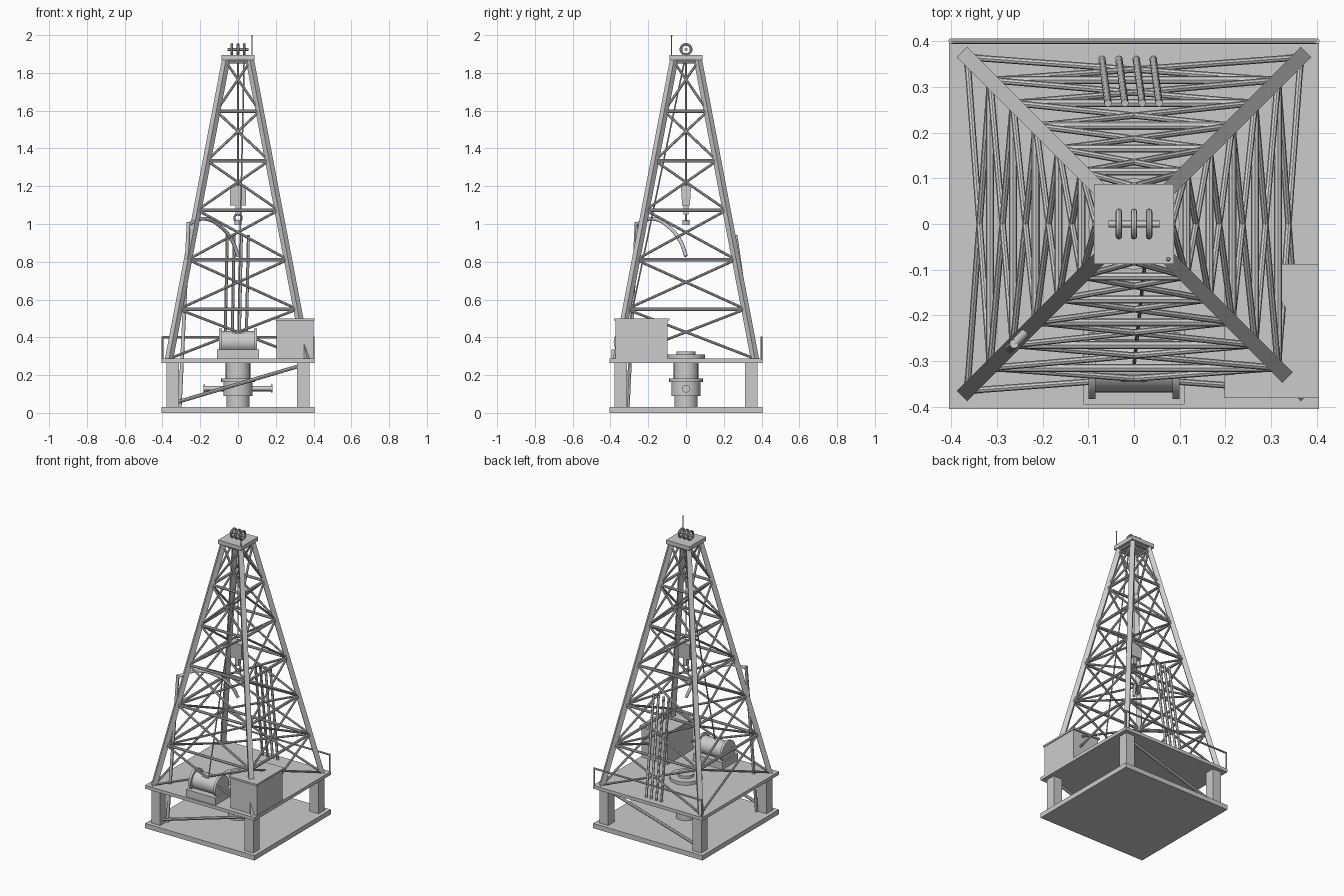
import bpy
import bmesh
from math import pi
from mathutils import Vector, Matrix

cube = bpy.data.objects.get("Cube")
if cube:
    bpy.data.objects.remove(cube)

steel = bpy.data.materials.new("steel grey")
steel.use_nodes = True
GREY = (0.6, 0.6, 0.6, 1)
steel.diffuse_color = GREY
steel.node_tree.nodes["Principled BSDF"].inputs["Base Color"].default_value = GREY


def finish(name, bm, smooth=False):
    mesh = bpy.data.meshes.new(name)
    bm.to_mesh(mesh)
    bm.free()
    obj = bpy.data.objects.new(name, mesh)
    bpy.context.collection.objects.link(obj)
    mesh.materials.append(steel)
    if smooth:
        bpy.ops.object.select_all(action="DESELECT")
        obj.select_set(True)
        bpy.context.view_layer.objects.active = obj
        bpy.ops.object.shade_smooth_by_angle()
    return obj


def add_box(bm, low, high):
    low, high = Vector(low), Vector(high)
    m = Matrix.Translation((low + high) / 2) @ Matrix.Diagonal((*(high - low), 1))
    return bmesh.ops.create_cube(bm, size=1, matrix=m)["verts"]


def add_bar(bm, a, b, radius, sides=12, spin=0):
    a, b = Vector(a), Vector(b)
    d = b - a
    m = Matrix.Translation((a + b) / 2) @ d.to_track_quat("Z", "Y").to_matrix().to_4x4()
    m = m @ Matrix.Rotation(spin, 4, "Z")
    bmesh.ops.create_cone(bm, cap_ends=True, segments=sides, radius1=radius,
                          radius2=radius, depth=d.length, matrix=m)


def box(name, low, high):
    bm = bmesh.new()
    add_box(bm, low, high)
    return finish(name, bm)


def bars(name, pairs, radius, sides=12, spin=0):
    bm = bmesh.new()
    for a, b in pairs:
        add_bar(bm, a, b, radius, sides, spin)
    return finish(name, bm, sides > 4)


def torus(name, center, major, minor, axis):
    bpy.ops.mesh.primitive_torus_add(
        location=center, major_radius=major, minor_radius=minor, major_segments=24,
        minor_segments=8, rotation=Vector(axis).to_track_quat("Z", "Y").to_euler())
    obj = bpy.context.object
    obj.name = name
    obj.data.materials.append(steel)
    bpy.ops.object.shade_smooth_by_angle()


CORNERS = [(-1, -1), (1, -1), (1, 1), (-1, 1)]
FOOT, HEAD = 0.287, 1.86

# Substructure: base slab, columns, deck and diagonal braces
box("base_slab", (-0.405, -0.405, 0), (0.405, 0.405, 0.032))
bm = bmesh.new()
for sx, sy in CORNERS:
    x, y = 0.345 * sx, 0.345 * sy
    add_box(bm, (x - 0.033, y - 0.033, 0.03), (x + 0.033, y + 0.033, 0.27))
finish("base_columns", bm)
box("deck", (-0.405, -0.405, 0.265), (0.405, 0.405, FOOT))
bars("base_braces", [((-0.33, y, 0.055), (0.33, y, 0.25)) for y in (-0.345, 0.345)], 0.01, 8)


# Tower: legs, girts and crossed braces on each side
def half_width(z):
    return 0.365 - 0.302 * (z - 0.285) / 1.585


def corner(i, z):
    sx, sy = CORNERS[i % 4]
    w = half_width(z)
    return Vector((sx * w, sy * w, z))


bm = bmesh.new()
for i in range(4):
    a, b = corner(i, 0.28), corner(i, 1.875)
    d = (b - a).normalized()
    side = Vector((-d.y, d.x, 0)).normalized()
    rot = Matrix((side, d.cross(side), d)).transposed().to_4x4()
    size = Matrix.Diagonal((0.031, 0.031, (b - a).length, 1))
    bmesh.ops.create_cube(bm, size=1, matrix=Matrix.Translation((a + b) / 2) @ rot @ size)
finish("tower_legs", bm)

BAYS = 6
levels = [FOOT + (HEAD - FOOT) * k / BAYS for k in range(BAYS + 1)]
girts, braces = [], []
for i in range(4):
    girts += [(corner(i, z), corner(i + 1, z)) for z in levels[1:]]
    for lo, hi in zip(levels, levels[1:]):
        braces += [(corner(i, lo), corner(i + 1, hi)), (corner(i + 1, lo), corner(i, hi))]
bars("tower_girts", girts, 0.009, 8)
bars("tower_braces", braces, 0.007, 8)

# Crown: platform, sheaves, axle and mast
box("crown_platform", (-0.087, -0.087, 1.868), (0.087, 0.087, 1.895))
for n in (-1, 0, 1):
    torus("crown_sheave", (0.033 * n, 0, 1.924), 0.027, 0.007, (1, 0, 0))
bars("crown_axle", [((-0.056, 0, 1.924), (0.056, 0, 1.924))], 0.008)
bars("mast", [((0.075, -0.077, 1.89), (0.075, -0.077, 1.995))], 0.003, 8)
bm = bmesh.new()
bmesh.ops.create_uvsphere(bm, u_segments=10, v_segments=6, radius=0.005,
                          matrix=Matrix.Translation((0.075, -0.077, 1.995)))
finish("mast_tip", bm, True)

# Travelling block, hook, swivel and lines
bm = bmesh.new()
for v in add_box(bm, (-0.043, -0.027, 1.098), (0.043, 0.027, 1.203)):
    if v.co.z < 1.15:
        v.co.y *= 0.75
finish("travelling_block", bm)
box("hook_shank", (-0.014, -0.014, 1.05), (0.014, 0.014, 1.1))
torus("hook", (0, 0, 1.032), 0.019, 0.006, (0, 1, 0))
bars("swivel", [((0, 0, 0.995), (0, 0, 1.02))], 0.018)
bars("hoist_lines", [((0, 0, 1.2), (0, 0, 1.9)),
                     ((0.033, 0, 1.9), (0, -0.31, 0.42))], 0.004, 8)

# Hoist drum on its skid
box("drum_skid", (-0.11, -0.395, 0.285), (0.11, -0.23, 0.335))
bars("drum_body", [((-0.09, -0.31, 0.375), (0.09, -0.31, 0.375))], 0.058, 24)
bars("drum_flanges", [((s * 0.084, -0.31, 0.375), (s * 0.1, -0.31, 0.375))
                      for s in (-1, 1)], 0.073, 24)

# Cabin
box("cabin", (0.205, -0.372, 0.285), (0.4, -0.098, 0.49))
box("cabin_roof", (0.198, -0.38, 0.488), (0.405, -0.087, 0.5))

# Rotary table and wellhead stack
for name, r, lo, hi in [("rotary_table", 0.1, 0.285, 0.308), ("rotary_bushing", 0.05, 0.3, 0.325),
                        ("stack_upper", 0.065, 0.17, 0.27), ("stack_flange", 0.09, 0.163, 0.182),
                        ("stack_middle", 0.077, 0.09, 0.165), ("stack_lower", 0.062, 0.03, 0.095)]:
    bars(name, [((0, 0, lo), (0, 0, hi))], r, 24)
bars("stack_side_pipes", [((-0.177, 0, 0.128), (0.177, 0, 0.128))], 0.014)
bars("stack_pipe_caps", [((s * 0.176, 0, 0.128), (s * 0.182, 0, 0.128)) for s in (-1, 1)], 0.021)

# Racked pipes
bars("racked_pipes", [((x - 0.013, 0.36, 0.287), (x, 0.264, 0.94))
                      for x in (-0.057, -0.02, 0.018, 0.055)], 0.008)

# Back railing
rail = [((-0.4, 0.4, 0.4), (0.4, 0.4, 0.4))]
rail += [((x, 0.4, 0.28), (x, 0.4, 0.405)) for x in (-0.4, 0.4)]
bars("back_railing", rail, 0.006, 8)

# Standpipe and hose
bars("standpipe", [((-0.308, -0.308, 0.03), (-0.262, -0.262, 1.01))], 0.01)
curve = bpy.data.curves.new("hose", "CURVE")
curve.dimensions = "3D"
curve.bevel_depth = 0.01
curve.bevel_resolution = 2
curve.use_fill_caps = True
path = [(-0.262, 1.0), (-0.18, 1.028), (-0.085, 0.98), (-0.025, 0.9), (0, 0.83)]
spline = curve.splines.new("BEZIER")
spline.bezier_points.add(len(path) - 1)
for p, (xy, z) in zip(spline.bezier_points, path):
    p.co = (xy, xy, z)
    p.handle_left_type = p.handle_right_type = "AUTO"
curve.materials.append(steel)
bpy.context.collection.objects.link(bpy.data.objects.new("hose", curve))
